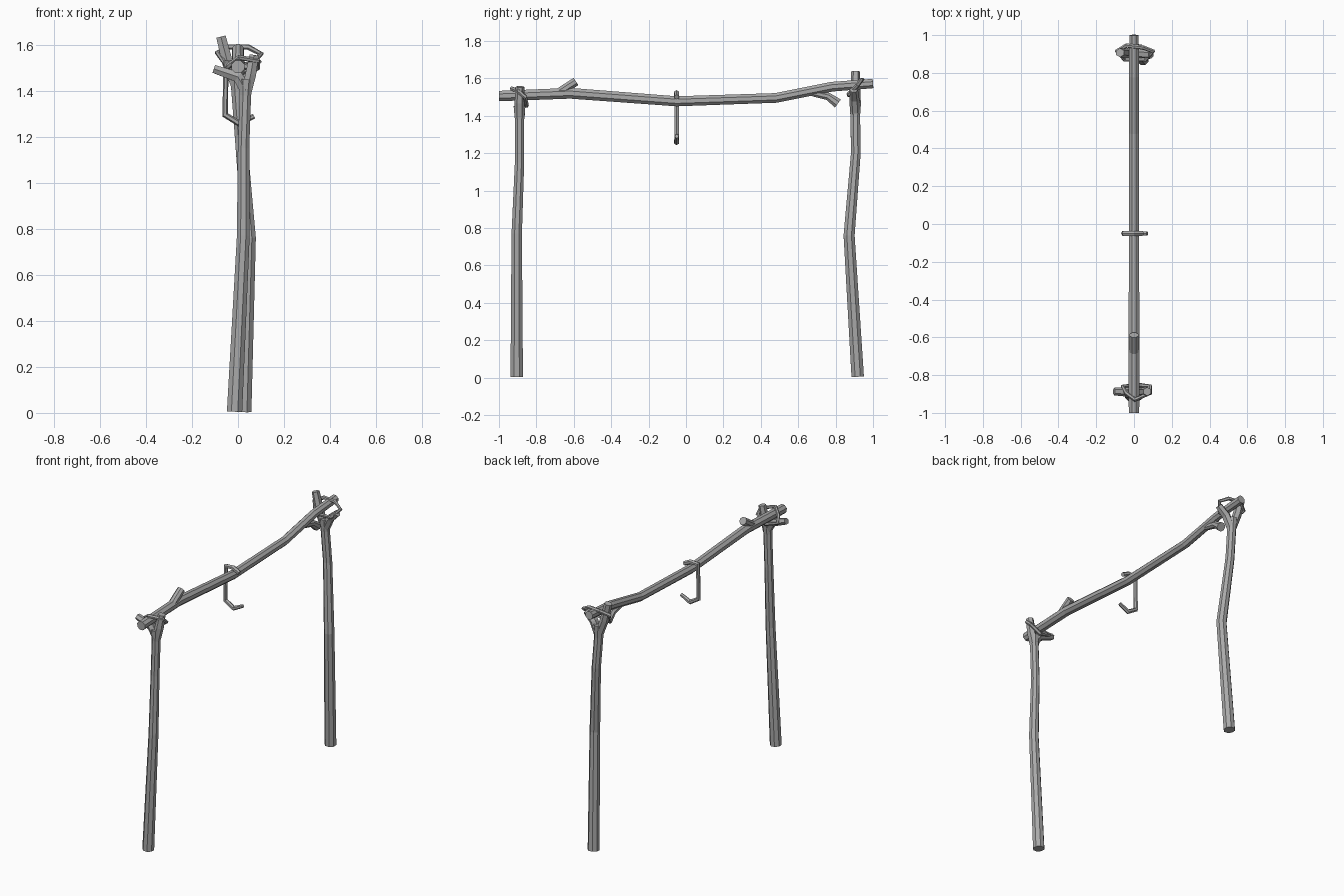
import bpy, bmesh, math
from mathutils import Vector

if "Cube" in bpy.data.objects:
    bpy.data.objects.remove(bpy.data.objects["Cube"], do_unlink=True)

grey = bpy.data.materials.new("plain_grey")
grey.use_nodes = True
grey.diffuse_color = (0.4, 0.4, 0.4, 1)
grey.node_tree.nodes["Principled BSDF"].inputs["Base Color"].default_value = (0.4, 0.4, 0.4, 1)


def branch(name, path, sides=8, closed=False):
    """Sweep a faceted tube along (x, y, z, radius) points."""
    pts = [Vector(p[:3]) for p in path]
    count = len(pts)
    bm = bmesh.new()
    rings = []
    side = None
    for i, p in enumerate(pts):
        before = pts[i - 1] if i or closed else p
        after = pts[(i + 1) % count] if i < count - 1 or closed else p
        d_in, d_out = (p - before).normalized(), (after - p).normalized()
        tangent = (d_in + d_out).normalized()
        if side is None:
            ref = Vector((1, 0, 0)) if abs(tangent.x) < 0.7 else Vector((0, 1, 0))
            side = ref
        side = (side - tangent * side.dot(tangent)).normalized()
        other = tangent.cross(side)
        ring = []
        for k in range(sides):
            a = 2 * math.pi * (k + 0.5) / sides
            ring.append(bm.verts.new(p + path[i][3] * (side * math.cos(a) + other * math.sin(a))))
        rings.append(ring)
    for i in range(count if closed else count - 1):
        a, b = rings[i], rings[(i + 1) % count]
        for k in range(sides):
            n = (k + 1) % sides
            bm.faces.new((a[k], a[n], b[n], b[k]))
    if not closed:
        bm.faces.new(rings[0][::-1])
        bm.faces.new(rings[-1])
    bmesh.ops.recalc_face_normals(bm, faces=bm.faces)
    mesh = bpy.data.meshes.new(name)
    bm.to_mesh(mesh)
    bm.free()
    mesh.materials.append(grey)
    obj = bpy.data.objects.new(name, mesh)
    bpy.context.collection.objects.link(obj)
    return obj


# Crossbeam with two cut stubs
branch("crossbeam", [(0, -1, 1.505, .03), (0, -.62, 1.52, .031), (0, -.05, 1.477, .029),
                     (0, .48, 1.495, .028), (0, .78, 1.555, .028), (0, 1, 1.572, .027)])
branch("upper_stub", [(0, -.7, 1.51, .026), (0, -.588, 1.583, .025)])
branch("lower_stub", [(0, .66, 1.525, .018), (0, .76, 1.503, .022), (0, .812, 1.465, .029)])

# Front post with forked top
branch("front_post", [(-.015, -.905, .005, .036), (.023, -.905, .77, .03),
                      (.024, -.89, 1.15, .027), (.032, -.89, 1.38, .027), (.035, -.89, 1.45, .034)])
branch("front_right_prong", [(.035, -.89, 1.4, .028), (0, -.89, 1.46, .028), (-.105, -.887, 1.495, .02)], 6)
branch("front_left_prong", [(.035, -.89, 1.39, .026), (.055, -.89, 1.47, .027), (.07, -.887, 1.555, .023)], 6)

# Rear post with forked top
branch("rear_post", [(.025, .918, .005, .036), (.048, .872, .76, .032),
                     (.012, .908, 1.2, .028), (-.003, .905, 1.4, .028), (-.005, .905, 1.48, .034)])
branch("rear_right_prong", [(-.003, .905, 1.41, .026), (-.045, .905, 1.52, .027), (-.074, .907, 1.635, .024)], 6)
branch("rear_left_prong", [(-.003, .905, 1.41, .027), (.035, .9, 1.49, .027), (.09, .897, 1.54, .022)], 6)

# Bindings around both joints
R = .012
branch("front_binding", [(-.06, -.86, 1.48, R), (-.04, -.895, 1.51, R), (.005, -.93, 1.545, R),
                         (.085, -.895, 1.53, R), (.085, -.86, 1.5, R), (.02, -.852, 1.455, R)], 6, True)
branch("rear_binding", [(-.09, .915, 1.565, R), (-.04, .945, 1.59, R), (.045, .935, 1.59, R),
                        (.1, .915, 1.56, R), (.06, .87, 1.515, R), (-.05, .87, 1.51, R)], 6, True)

# Hanging hook over the beam
branch("pot_hook", [(.045, -.05, 1.5, .014), (0, -.05, 1.522, .015), (-.052, -.05, 1.52, .015),
                    (-.056, -.05, 1.295, .014), (.005, -.05, 1.258, .015), (.07, -.05, 1.29, .011)], 6)
